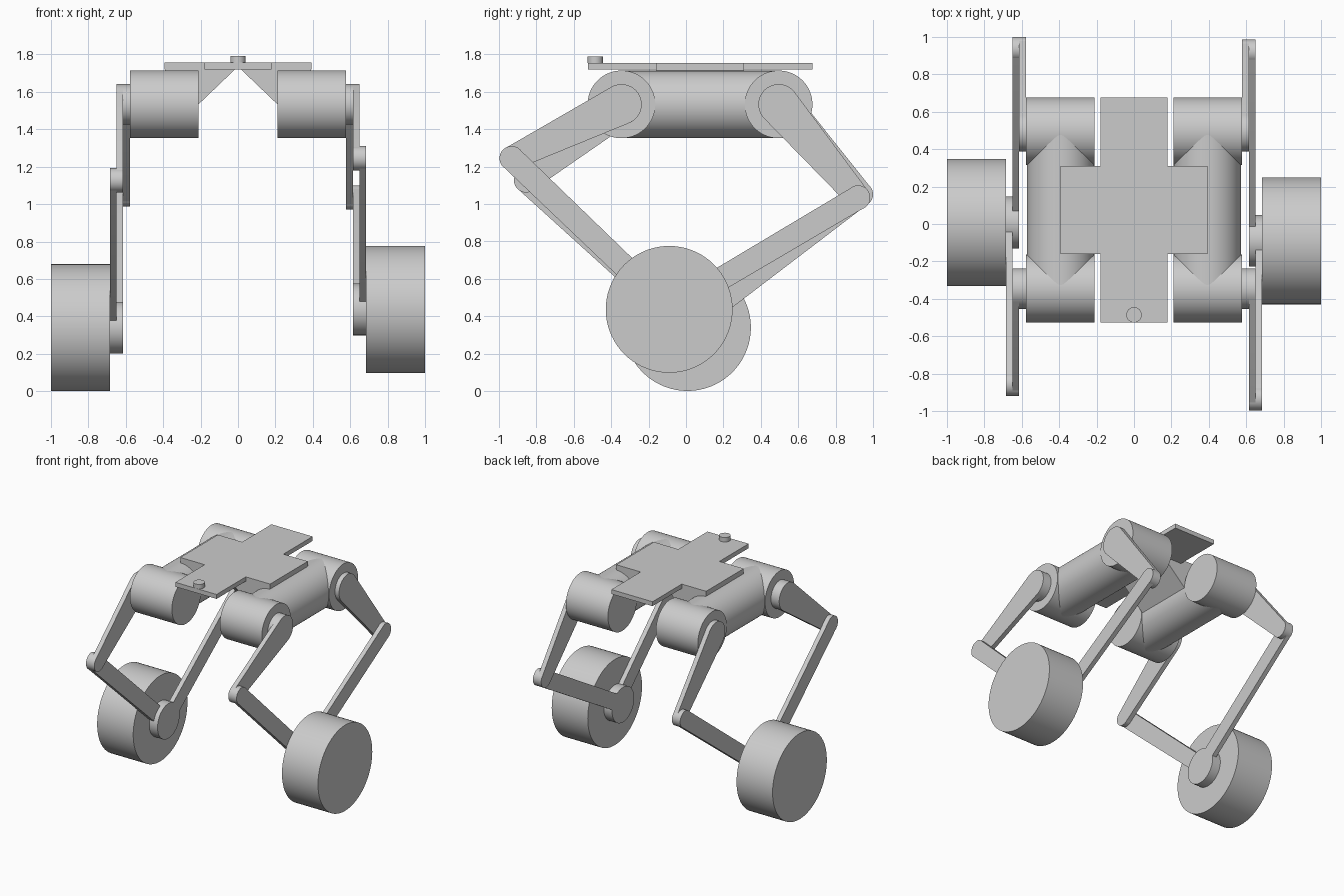
import bpy
import bmesh
import math
from mathutils import Vector

cube = bpy.data.objects.get("Cube")
if cube:
    bpy.data.objects.remove(cube, do_unlink=True)

grey = bpy.data.materials.new("light_grey")
grey.use_nodes = True
grey.diffuse_color = (0.6, 0.6, 0.6, 1)
grey.node_tree.nodes["Principled BSDF"].inputs["Base Color"].default_value = (0.6, 0.6, 0.6, 1)


def prism(name, profile, axis, start, end):
    """Extrude a 2D profile along x (profile in y,z), y (x,z) or z (x,y)."""
    place = {"x": lambda a, b: (start, a, b),
             "y": lambda a, b: (a, start, b),
             "z": lambda a, b: (a, b, start)}[axis]
    step = Vector([end - start if axis == k else 0 for k in "xyz"])
    bm = bmesh.new()
    face = bm.faces.new([bm.verts.new(place(a, b)) for a, b in profile])
    new = bmesh.ops.extrude_face_region(bm, geom=[face])["geom"]
    bmesh.ops.translate(bm, vec=step, verts=[v for v in new if isinstance(v, bmesh.types.BMVert)])
    bmesh.ops.recalc_face_normals(bm, faces=bm.faces)
    mesh = bpy.data.meshes.new(name)
    bm.to_mesh(mesh)
    bm.free()
    mesh.materials.append(grey)
    obj = bpy.data.objects.new(name, mesh)
    bpy.context.collection.objects.link(obj)
    bpy.ops.object.select_all(action="DESELECT")
    obj.select_set(True)
    bpy.context.view_layer.objects.active = obj
    bpy.ops.object.shade_smooth_by_angle(angle=math.radians(30))
    return obj


def arc(centre, radius, a0, a1, steps):
    return [(centre[0] + radius * math.cos(a0 + (a1 - a0) * i / steps),
             centre[1] + radius * math.sin(a0 + (a1 - a0) * i / steps)) for i in range(steps + 1)]


def disc(name, centre, radius, axis, start, end):
    return prism(name, arc(centre, radius, 0, math.tau, 72)[:-1], axis, start, end)


def link(name, p0, r0, p1, r1, start, end):
    """Flat bar with two round ends joined by tangents."""
    d = Vector(p1) - Vector(p0)
    heading = math.atan2(d.y, d.x)
    phi = math.acos((r0 - r1) / d.length)
    profile = (arc(p0, r0, heading + phi, heading + math.tau - phi, 28)
               + arc(p1, r1, heading - phi, heading + phi, 28))
    return prism(name, profile, "x", start, end)


# Top deck: cross-shaped plate with a small button
right_half = [(0.18, -0.525), (0.18, -0.16), (0.393, -0.16),
              (0.393, 0.31), (0.18, 0.31), (0.18, 0.675)]
prism("deck_plate", right_half + [(-x, y) for x, y in reversed(right_half)], "z", 1.72, 1.755)
disc("deck_button", (0, -0.485), 0.041, "z", 1.755, 1.79)

HIP_Z = 1.533
FRONT_HIP, REAR_HIP = (-0.345, HIP_Z), (0.495, HIP_Z)
# Per side: sign, front knee, rear knee, wheel centre (y, z)
SIDES = {
    "left": (1, (-0.932, 1.245), (0.92, 1.035), (-0.09, 0.437)),
    "right": (-1, (-0.855, 1.127), (0.935, 1.052), (0.008, 0.34)),
}

for side, (s, front_knee, rear_knee, axle) in SIDES.items():
    # Body: sloped bracket, long tube and two hip motors
    bracket = [(0.015, 1.72), (0.39, 1.72), (0.39, 1.5), (0.245, 1.5)]
    prism(side + "_bracket", [(s * x, z) for x, z in bracket], "y", -0.16, 0.31)
    disc(side + "_body_tube", (s * 0.392, HIP_Z), 0.18, "y", FRONT_HIP[0], REAR_HIP[0])
    for end, hip in (("front", FRONT_HIP), ("rear", REAR_HIP)):
        disc(f"{side}_{end}_hip_motor", hip, 0.181, "x", s * 0.21, s * 0.577)
    disc(side + "_front_hip_boss", FRONT_HIP, 0.108, "x", s * 0.57, s * 0.615)

    # Leg linkage: the front pair sits one layer outside the rear pair
    for end, hip, knee, inner in (("front", FRONT_HIP, front_knee, 0.613),
                                  ("rear", REAR_HIP, rear_knee, 0.577)):
        mid, outer = inner + 0.036, inner + 0.072
        link(f"{side}_{end}_upper_link", hip, 0.108, knee, 0.064, s * inner, s * mid)
        link(f"{side}_{end}_lower_link", knee, 0.064, axle, 0.06, s * mid, s * outer)
        disc(f"{side}_{end}_knee_pin", knee, 0.065, "x", s * inner, s * outer)

    # Wheel and hub
    disc(side + "_hub", axle, 0.138, "x", s * 0.613, s * 0.69)
    disc(side + "_wheel", axle, 0.339, "x", s * 0.685, s)
